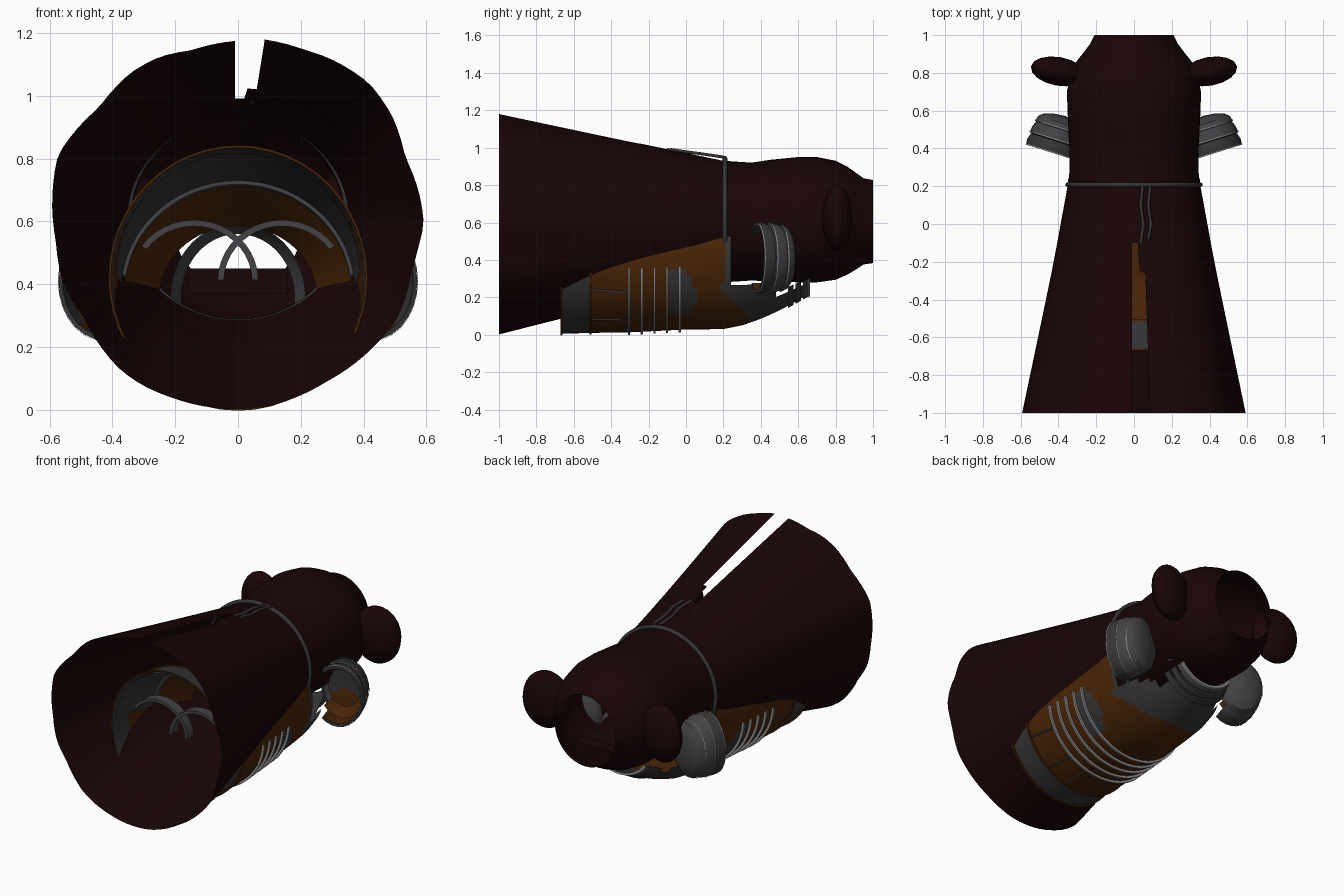
import bpy, bmesh, math
from mathutils import Vector, Matrix

if "Cube" in bpy.data.objects:
    bpy.data.objects.remove(bpy.data.objects["Cube"])


def mat(name, rgb):
    m = bpy.data.materials.new(name)
    m.diffuse_color = (*rgb, 1)
    m.use_nodes = True
    m.node_tree.nodes["Principled BSDF"].inputs["Base Color"].default_value = m.diffuse_color
    return m


CLOTH = mat("dark maroon cloth", (0.0098, 0.0014, 0.0018))
LEATHER = mat("brown leather", (0.066, 0.018, 0.002))
IRON = mat("dark iron", (0.036, 0.036, 0.037))
STEEL = mat("grey steel", (0.056, 0.056, 0.061))
BRIGHT = mat("bright steel", (0.30, 0.30, 0.31))


def finish(name, bm, mats, angle=35):
    me = bpy.data.meshes.new(name)
    bmesh.ops.recalc_face_normals(bm, faces=bm.faces)
    bm.to_mesh(me)
    bm.free()
    for m in mats:
        me.materials.append(m)
    ob = bpy.data.objects.new(name, me)
    bpy.context.collection.objects.link(ob)
    bpy.ops.object.select_all(action='DESELECT')
    bpy.context.view_layer.objects.active = ob
    ob.select_set(True)
    bpy.ops.object.shade_smooth_by_angle(angle=math.radians(angle))
    return ob


def loft(name, rings, mats, closed=True, rule=None, keep=None):
    """Skin a list of point rings; rule picks a material, keep drops faces."""
    bm = bmesh.new()
    vs = [[bm.verts.new(p) for p in r] for r in rings]
    n = len(rings[0])
    for a, b in zip(vs, vs[1:]):
        for i in range(n if closed else n - 1):
            j = (i + 1) % n
            c = (a[i].co + a[j].co + b[i].co + b[j].co) / 4
            if keep and not keep(c):
                continue
            f = bm.faces.new((a[i], a[j], b[j], b[i]))
            if rule:
                f.material_index = rule(c)
    bmesh.ops.delete(bm, geom=[v for v in bm.verts if not v.link_faces], context='VERTS')
    return finish(name, bm, mats)


def tube(name, pts, r, m, cyclic=False):
    cu = bpy.data.curves.new(name, 'CURVE')
    cu.dimensions = '3D'
    cu.bevel_depth = r
    cu.bevel_resolution = 1
    sp = cu.splines.new('POLY')
    sp.points.add(len(pts) - 1)
    for p, q in zip(sp.points, pts):
        p.co = (*q, 1)
    sp.use_cyclic_u = cyclic
    cu.materials.append(m)
    ob = bpy.data.objects.new(name, cu)
    bpy.context.collection.objects.link(ob)
    return ob


def interp(table, y):
    for a, b in zip(table, table[1:]):
        if y <= b[0]:
            t = (y - a[0]) / (b[0] - a[0])
            return [p + (q - p) * t for p, q in zip(a, b)][1:]
    return list(table[-1][1:])


def ellipse(y, cz, rx, rz, n=48, a0=0.0, a1=2 * math.pi, grow=0.0):
    full = abs(a1 - a0 - 2 * math.pi) < 1e-6
    k = n if full else n - 1
    return [((rx + grow) * math.cos(a0 + (a1 - a0) * i / k), y,
             cz + (rz + grow) * math.sin(a0 + (a1 - a0) * i / k)) for i in range(n)]


# Cloak skirt: flared tube with an uneven hem, split along the back
SKIRT = [(-1, .592, .59, .59), (-.2, .608, .425, .405), (.2, .608, .352, .322)]
SLIT = [(-1, .095), (-.26, .07), (-.25, .04), (-.1, .03)]
HEM = [(90, .584), (105, .573), (115, .588), (125, .591), (140, .578), (150, .597), (159, .614),
       (170, .60), (185, .583), (199, .588), (211, .575), (223, .588), (231, .597), (239, .597),
       (250, .592), (270, .59), (280, .588), (294, .579), (300, .576), (316, .582), (330, .59),
       (344, .574), (352, .578), (360, .592), (369, .586), (382, .574), (395, .60), (407, .613),
       (421, .603), (429, .594), (442, .594), (450, .59)]
rings = []
for y in [-1, -.85, -.7, -.55, -.4, -.26, -.25, -.1, -.099, 0, .1, .2]:
    cz, rx, rz = interp(SKIRT, y)
    w = interp(SLIT, y)[0] if y <= -.1 else 0
    a0 = math.pi / 2 + .01 / rx
    a1 = math.pi / 2 + 2 * math.pi - (w - .01) / rx
    ring = []
    for i in range(97):
        a = a0 + (a1 - a0) * i / 96
        k = 1 + (interp(HEM, math.degrees(a))[0] / .59 - 1) * (.2 - y) / 1.2
        ring.append((rx * k * math.cos(a), y, cz + rz * k * math.sin(a)))
    rings.append(ring)
loft("cloak_skirt", rings, [CLOTH], closed=False)

# Hood: rounded bulb ending in a short open neck
HOOD = [(.2, .605, .345, .325), (.35, .605, .34, .315), (.45, .61, .345, .325),
        (.6, .615, .352, .335), (.7, .615, .355, .335), (.8, .612, .335, .318),
        (.86, .61, .305, .29), (.91, .607, .265, .258), (.95, .606, .235, .23),
        (1.0, .605, .21, .222)]
loft("hood", [ellipse(y, *s) for y, *s in HOOD], [CLOTH])

# Flat lip inside the hood opening
bm = bmesh.new()
bmesh.ops.create_cube(bm, size=1, matrix=Matrix.Translation((0, .835, .41))
                      @ Matrix.Diagonal((.32, .08, .08, 1)))
finish("hood_inner_lip", bm, [CLOTH])

# Ears
for s in (-1, 1):
    bm = bmesh.new()
    bmesh.ops.create_uvsphere(bm, u_segments=16, v_segments=12, radius=1)
    bmesh.ops.transform(bm, verts=bm.verts, matrix=Matrix.Translation((s * .40, .808, .625))
                        @ Matrix.Rotation(s * .18, 4, 'Z') @ Matrix.Diagonal((.148, .076, .177, 1)))
    finish("ear_right" if s > 0 else "ear_left", bm, [CLOTH])

# Cord around the neck with two loose ends
tube("neck_cord", ellipse(.208, .61, .352, .333), .013, IRON, True)
for x, y in ((.045, -.1), (.085, -.08)):
    tube("cord_end", [(x, .2, .95), (x - .01, .1, .965), (x + .005, 0, .978), (x - .01, y, .99)], .009, IRON)

# Torso armour shell, with the upper part cut away for the arms
TORSO = [(-.67, .42, .405, .415), (-.5, .41, .40, .40), (-.3, .375, .385, .362),
         (0, .385, .368, .357), (.2, .415, .352, .385), (.3, .40, .345, .35),
         (.4, .385, .32, .30), (.5, .40, .28, .27), (.6, .42, .24, .235), (.66, .43, .21, .21)]


def torso_colour(c):
    if c.y < -.51 or c.y > (.2 if c.z > .25 else .17 + (.25 - c.z) * 1.05):
        return 1
    return 1 if -.1 < c.y < .07 - abs(c.z - .2) * .5 and .1 < c.z < .36 else 0


def torso_keep(c):
    return c.y < .245 or c.z < .265 - .05 * max(0, 1 - abs(c.y - .5) / .12)


ys = [-.67, -.6] + [-.51 + .03 * i for i in range(40) if -.51 + .03 * i < .665]
loft("torso_armour", [ellipse(y, *interp(TORSO, y), n=64) for y in ys], [LEATHER, IRON],
     rule=torso_colour, keep=torso_keep)

# Inner linings: iron at the waist, then leather narrowing towards the neck
loft("waist_lining", [ellipse(y, *interp(TORSO, y), a0=.05, a1=math.pi - .05, grow=-.014)
                      for y in (-.655, -.5, -.4, -.31)], [IRON], closed=False)
loft("back_lining", [ellipse(y, cz, rx, rz, a0=.1, a1=math.pi - .1) for y, cz, rx, rz in
                     ((-.3, .375, .365, .345), (-.2, .37, .30, .27), (-.1, .36, .25, .225))],
     [LEATHER], closed=False)


def band(name, y, width, m, grow, a0=0.0, a1=2 * math.pi):
    r = [ellipse(v, *interp(TORSO, v), a0=a0, a1=a1, grow=g)
         for v, g in ((y - width, 0), (y - width, grow), (y + width, grow), (y + width, 0))]
    return loft(name, r, [m], closed=a0 == 0)


# Waist edge, leather skirt panels and the belly hoops
band("waist_edge", -.665, .006, LEATHER, .008)
band("leather_edge", -.51, .006, LEATHER, .008)
for i in range(5):
    band("belly_hoop", -.305 + .068 * i, .006, BRIGHT, .014, math.radians(183), math.radians(357))
band("back_hoop", -.31, .01, STEEL, -.026, .15, math.pi - .15)

# Seams between the leather panels
for deg in (205, 235, 255, 285, 305, 335):
    a = math.radians(deg)
    pts = []
    for y in (-.5, -.4, -.31):
        cz, rx, rz = interp(TORSO, y)
        pts.append((rx * math.cos(a), y, cz + rz * math.sin(a)))
    tube("panel_seam", pts, .006, IRON)

# Layered collar plates at the throat, and the neck ring
for i in range(3):
    band("collar_plate", .56 + .04 * i, .014, STEEL if i == 2 else IRON, .012,
         math.radians(215), math.radians(325))
band("collar_edge", .658, .004, BRIGHT, .015, math.radians(215), math.radians(325))
loft("neck_ring", [ellipse(y, .36, r, r + .02, a0=-.1, a1=math.pi + .1)
                   for y, r in ((.56, .215), (.6, .20), (.63, .18))], [STEEL], closed=False)

# Crossing steel arches inside the shell
for s in (-1, 1):
    rings = []
    for dy, g in ((-.03, .01), (-.03, .03), (.03, .03), (.03, .01), (-.03, .01)):
        rings.append([(s * (.14 + (.175 + g) * math.cos(math.radians(t))), -.56 + dy,
                       .41 + (.165 + g) * math.sin(math.radians(t)))
                      for t in range(35, 181, 9)])
    loft("inner_arch", rings, [STEEL], closed=False)

# Shoulder guards: stacked shells opening towards the waist and the neck
LAYERS = [[(.172, 0), (.188, .0), (.192, .03), (.18, .065)],
          [(.175, .065), (.19, .07), (.185, .105), (.17, .135)],
          [(.16, .13), (.178, .135), (.168, .165), (.14, .185), (.08, .2), (.001, .207)]]
LINING = [(.172, .003), (.17, .08), (.12, .13), (.001, .14)]
for s in (-1, 1):
    side = "right" if s > 0 else "left"
    n = Vector((-s * .30, .95, 0)).normalized()
    out = Vector((s * n.y, abs(n.x), 0)) * .8
    base = Vector((s * .428, .375, .41))

    def shell(name, prof, mats, rule=None, trim=True):
        rings = [[base + n * h + out * (r * math.cos(t * math.pi / 14))
                  + Vector((0, 0, r * math.sin(t * math.pi / 14))) for t in range(28)]
                 for r, h in prof]
        loft(name, rings, mats, rule=rule,
             keep=(lambda c: (c - base).dot(out) > -.075) if trim else None)

    for k, prof in enumerate(LAYERS):
        r, h = prof[1]
        shell("shoulder_guard_%s_%d" % (side, k), prof, [STEEL if k else IRON], trim=k < 2)
        shell("shoulder_rim_%s_%d" % (side, k), [(r + .003, h), (r + .003, h + .006)], [BRIGHT])
    shell("shoulder_lining_" + side, LINING, [IRON, LEATHER],
          rule=lambda c: 1 if c.z < .39 and abs(c.x) < .49 else 0)
